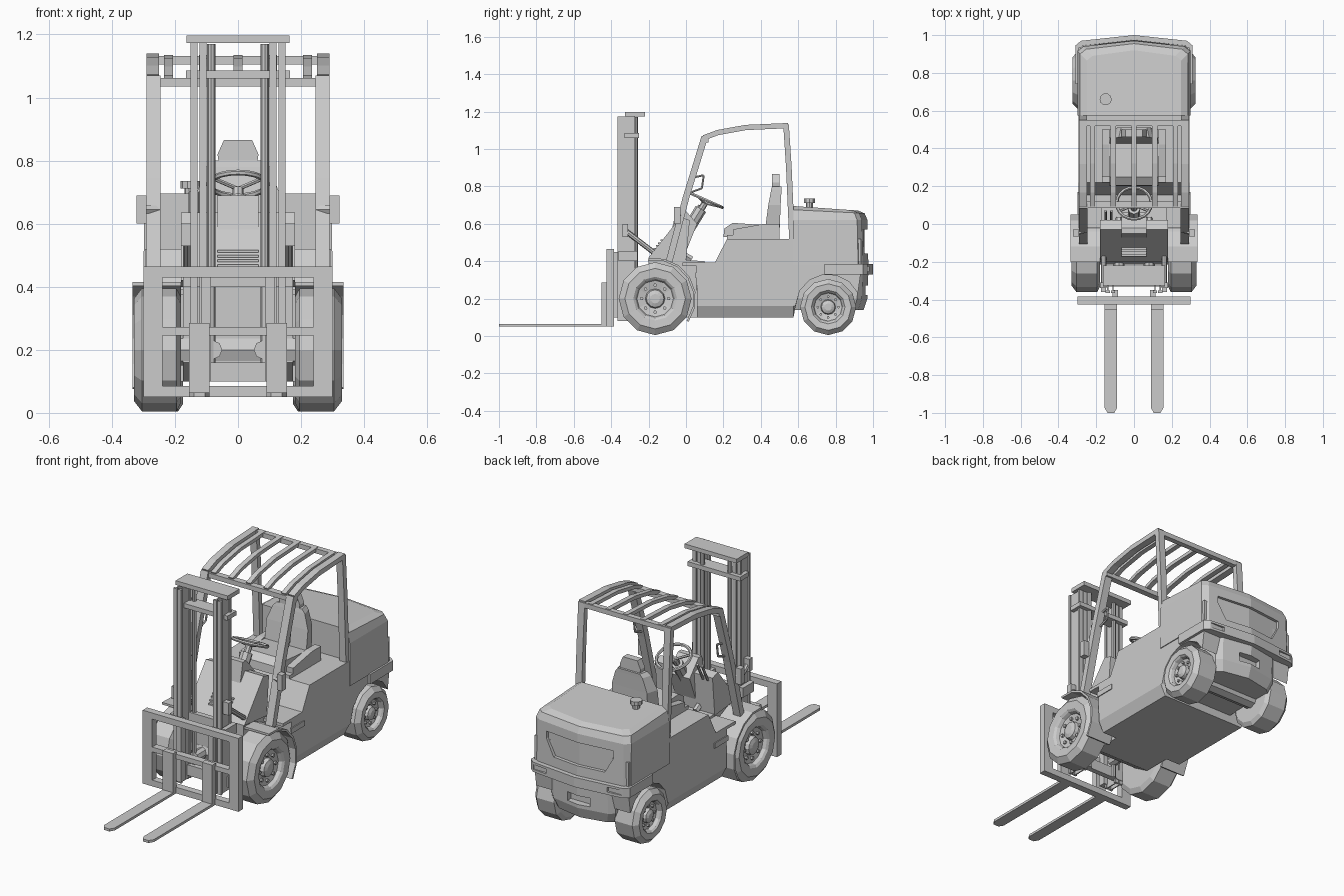
import bpy, bmesh
from math import sin, cos, pi, radians
from mathutils import Vector

cube = bpy.data.objects.get("Cube")
if cube:
    bpy.data.objects.remove(cube)

grey = bpy.data.materials.new("plain_grey")
grey.use_nodes = True
grey.diffuse_color = (0.6, 0.6, 0.6, 1)
grey.node_tree.nodes["Principled BSDF"].inputs["Base Color"].default_value = grey.diffuse_color


def finish(name, bm, mirror=False):
    bmesh.ops.recalc_face_normals(bm, faces=bm.faces)
    mesh = bpy.data.meshes.new(name)
    bm.to_mesh(mesh)
    bm.free()
    mesh.materials.append(grey)
    obj = bpy.data.objects.new(name, mesh)
    bpy.context.collection.objects.link(obj)
    if mirror:
        obj.modifiers.new("Mirror", 'MIRROR')
    return obj


def add_loft(bm, rings):
    """Skin a list of equal-sized point rings and cap both ends."""
    rows = [[bm.verts.new(p) for p in ring] for ring in rings]
    n = len(rows[0])
    for a, b in zip(rows, rows[1:]):
        for i in range(n):
            j = (i + 1) % n
            bm.faces.new((a[i], a[j], b[j], b[i]))
    bm.faces.new(rows[0])
    bm.faces.new(rows[-1])


def loft(name, rings, mirror=False):
    bm = bmesh.new()
    add_loft(bm, rings)
    return finish(name, bm, mirror)


def side(name, pts, x0, x1, mirror=False):
    """Extrude a (y, z) profile across x."""
    return loft(name, [[(x, y, z) for y, z in pts] for x in (x0, x1)], mirror)


def box(name, x0, x1, y0, y1, z0, z1, mirror=False):
    return side(name, [(y0, z0), (y1, z0), (y1, z1), (y0, z1)], x0, x1, mirror)


def strip(name, path, t, x0, x1, mirror=False):
    """Bent flat bar following a (y, z) path."""
    pts = [Vector(p) for p in path]
    upper, lower = [], []
    for i, p in enumerate(pts):
        d = (pts[min(i + 1, len(pts) - 1)] - pts[max(i - 1, 0)]).normalized()
        n = Vector((-d.y, d.x)) * t / 2
        upper.append(p + n)
        lower.append(p - n)
    return side(name, upper + lower[::-1], x0, x1, mirror)


def add_rod(bm, a, b, r, n=8):
    a, b = Vector(a), Vector(b)
    q = (b - a).to_track_quat('Z', 'Y')
    ring = [q @ Vector((r * cos(2 * pi * i / n), r * sin(2 * pi * i / n), 0)) for i in range(n)]
    add_loft(bm, [[p + v for v in ring] for p in (a, b)])


def rods(name, segments, r, n=8, mirror=False):
    bm = bmesh.new()
    for a, b in segments:
        add_rod(bm, a, b, r, n)
    return finish(name, bm, mirror)


def outline(w, front, back, z, drop=0):
    """Counterweight plan: chamfered corners and a shallow pointed rear."""
    half = [(w, front), (w, back - .055), (w - .03, back - .03)]
    pts = half + [(0, back)] + [(-x, y) for x, y in half[::-1]]
    return [(x, y, z - drop * (y - front)) for x, y in pts]


def carve(target, cutter):
    cutter.hide_render = True
    mod = target.modifiers.new("Recess", 'BOOLEAN')
    mod.operation = 'DIFFERENCE'
    mod.solver = 'EXACT'
    mod.object = cutter
    bpy.context.view_layer.objects.active = target
    bpy.ops.object.modifier_apply(modifier=mod.name)
    bpy.data.objects.remove(cutter)


def arc(y, z, r, a0, a1, n):
    angles = [radians(a0 + (a1 - a0) * i / n) for i in range(n + 1)]
    return [(y + r * cos(a), z + r * sin(a)) for a in angles]


def wheel(name, y, z, r, x_out):
    """Tyre with dished rim, hub and a circle of bolts."""
    profile = [(-.15, .5), (-.15, .85), (-.135, 1), (-.025, 1), (0, .83), (-.003, .6),
               (-.012, .54), (-.03, .5), (-.04, .27), (-.02, .24), (-.012, .13)]
    loft(name, [[(x_out + dx, p, q) for p, q in arc(y, z, r * k, 30, 360, 11)]
                for dx, k in profile], True)
    rods(name + "_bolts", [((x_out - .045, p, q), (x_out - .024, p, q))
                           for p, q in arc(y, z, r * .37, 0, 315, 7)], r * .05, 6, True)


wheel("front_wheel", -.165, .2, .195, .33)
wheel("rear_wheel", .76, .155, .15, .325)
strip("front_fender", arc(-.165, .2, .212, 100, -35, 6), .012, .18, .335, True)
rods("axles", [((-.2, -.165, .2), (.2, -.165, .2)), ((-.2, .76, .155), (.2, .76, .155))], .05)

# Chassis and body
side("front_chassis", [(-.2, .42), (-.2, .16), (-.1, .1), (.1, .1), (.1, .4)], -.175, .175)
tub = [(.055, .385), (.15, .385), (.22, .52), (.575, .52), (.575, .33)]
tub += arc(.76, .155, .175, 150, 180, 1) + [(.575, .1), (.06, .1)]
loft("body_tub", [[(x, y, max(z, low)) for y, z in tub]
                  for x, low in ((-.295, .16), (-.265, .1), (.265, .1), (.295, .16))])
side("rear_quarter", [(.56, .52), (.575, .25)] + arc(.76, .155, .175, 150, 25, 5)
     + [(.935, .34), (.935, .52)], .17, .295, True)
box("floor_plate", -.295, .295, -.02, .16, .375, .392)
box("step_plate", .29, .3, .05, .17, .31, .34, True)

# Engine hood and counterweight
hood = loft("engine_hood", [outline(.3, .575, .975, .38), outline(.298, .575, .97, .62),
                            outline(.285, .575, .955, .675, .05),
                            outline(.25, .575, .92, .695, .07)])
carve(hood, loft("panel_cutter", [
    [(x, y - .018, .57), (x, 1.1, .57), (x, 1.1, low), (x, y - .018, low)]
    for x, y, low in ((-.21, .95, .53), (-.16, .955, .44), (0, .973, .44),
                      (.16, .955, .44), (.21, .95, .53))]))
bumper = loft("rear_bumper", [outline(.31, .74, 1, .33), outline(.31, .74, 1, .385)])
for s in (-1, 1):
    carve(bumper, box("lamp_cutter", s * .19, s * .275, .966, 1.1, .345, .372))
weight = loft("lower_counterweight", [outline(.18, .56, .95, .14), outline(.2, .56, .97, .2),
                                      outline(.2, .56, .975, .34)])
carve(weight, box("slot_cutter", -.07, .07, .93, 1.1, .22, .27))
rods("exhaust_pipe", [((-.15, .66, .67), (-.15, .66, .715))], .02, 10)
rods("exhaust_cap", [((-.15, .66, .712), (-.15, .66, .735))], .032, 10)

# Dashboard cowl
side("cowl", [(-.2, .42), (-.03, .635), (.02, .62), (0, .4)], -.18, .18)
side("cowl_tower", [(-.075, .57), (-.05, .69), (-.02, .69), (.06, .6), (0, .45)], -.065, .065)
for i in range(4):
    y, z = -.165 + i * .012, .463 + i * .0152
    box("vent_slat", -.065, .065, y - .008, y + .008, z, z + .008)

# Steering and controls
bpy.ops.mesh.primitive_torus_add(major_segments=20, minor_segments=6, major_radius=.092,
                                 minor_radius=.009, location=(0, .11, .725),
                                 rotation=(radians(-24), 0, 0))
ring = bpy.context.object
ring.name = "steering_wheel"
ring.data.materials.append(grey)
bpy.ops.object.shade_smooth_by_angle()
hub = Vector((0, .1, .71))
rods("steering_spokes", [(hub, (.09 * sin(a), .11 + .084 * cos(a), .725 - .037 * cos(a)))
                         for a in (0, 2 * pi / 3, -2 * pi / 3)], .007, 6)
rods("steering_column", [((0, .0, .55), (0, .08, .68))], .032)
rods("steering_shaft", [((0, .07, .66), hub)], .018)
rods("control_levers", [((x, .02, .6), (x, .07, .7)) for x in (-.15, -.12)], .007, 6)
rods("pedals", [((x, -.02, .44), (x, .03, .41)) for x in (-.08, .08)], .018, 6)

# Seat
box("seat_base", -.17, .17, .22, .5, .51, .54)
side("seat_cushion", [(.2, .53), (.205, .575), (.25, .605), (.46, .59), (.46, .53)], -.13, .13)
loft("seat_back", [[(s * w, y, z) for y0, y1, s in ((.42 + lean, .5 + lean * .3, 1),)
                    for s, y in ((-1, y0), (1, y0), (.85, y1), (-.85, y1))]
                   for z, w, lean in ((.55, .13, 0), (.7, .13, .02), (.78, .1, .035), (.8, .08, .04))])
loft("headrest", [[(s * w, y, z) for s, y in ((-1, .46), (1, .46), (1, .5), (-1, .5))]
                  for z, w in ((.785, .06), (.82, .065), (.865, .045))])
side("seat_bolster", [(.25, .54), (.25, .57), (.42, .6), (.5, .6), (.5, .54)], .13, .17, True)

# Overhead guard
strip("guard_front_post", [(-.09, .4), (.0, .74), (.1, 1.065)], .035, .245, .29, True)
roof = [(.095, 1.06), (.17, 1.088), (.32, 1.115), (.545, 1.125)]
strip("guard_roof_rail", roof, .028, .25, .29, True)
strip("guard_rear_post", [(.535, 1.13), (.55, .9), (.567, .51)], .03, .25, .29, True)
box("guard_front_bar", -.29, .29, .085, .12, 1.035, 1.062)
box("guard_rear_bar", -.29, .29, .52, .55, 1.105, 1.132)
for x in (-.22, -.11, 0, .11, .22):
    strip("roof_slat", roof, .02, x - .014, x + .014)
rods("grab_handle", [((.26, .03, .77), (.26, .085, .79)), ((.26, .085, .79), (.26, .095, .86)),
                     ((.26, .095, .86), (.26, .05, .85))], .006, 6, True)
box("work_lamp", .29, .322, -.065, -.03, .6, .69, True)
rods("lamp_bracket", [((.25, -.03, .645), (.3, -.045, .645))], .014, 6, True)

# Mast
for x in (.1, .128):
    box("mast_rail_web", x + .008, x + .014, -.36, -.28, .08, 1.175, True)
    for y in (-.365, -.285):
        box("mast_rail_flange", x, x + .022, y, y + .012, .08, 1.175, True)
box("mast_top_bar", -.163, .163, -.325, -.22, 1.173, 1.197)
box("mast_upper_bar", -.165, .165, -.33, -.25, 1.06, 1.085)
box("mast_middle_bar", -.15, .15, -.29, -.26, .4, .455)
box("mast_lower_bar", -.15, .15, -.3, -.27, .1, .16)
box("mast_bracket", .148, .175, -.36, -.26, .4, .455, True)
rods("lift_cylinder", [((.085, -.27, .1), (.085, -.27, 1.17))], .013, 8, True)
rods("tilt_cylinder", [((.16, -.32, .56), (.16, -.15, .43))], .014, 8, True)
box("tilt_mount", .145, .18, -.34, -.31, .53, .6, True)
rods("mast_pivot", [((.08, -.28, .2), (.08, -.17, .2))], .03, 8, True)

# Fork carriage
box("carriage_post", .24, .3, -.425, -.385, .052, .465, True)
for z0, z1 in ((.43, .465), (.245, .272), (.05, .085)):
    box("carriage_bar", -.3, .3, -.425, -.385, z0, z1)
box("carriage_slide", .085, .115, -.39, -.35, .1, .45, True)
box("fork_shank", .09, .155, -.452, -.42, .05, .285, True)
blade = [(.09, -.43), (.155, -.43), (.155, -.975), (.14, -1), (.105, -1), (.09, -.975)]
loft("fork_blade", [[(x, y, z) for x, y in blade] for z in (.05, .064)], True)
